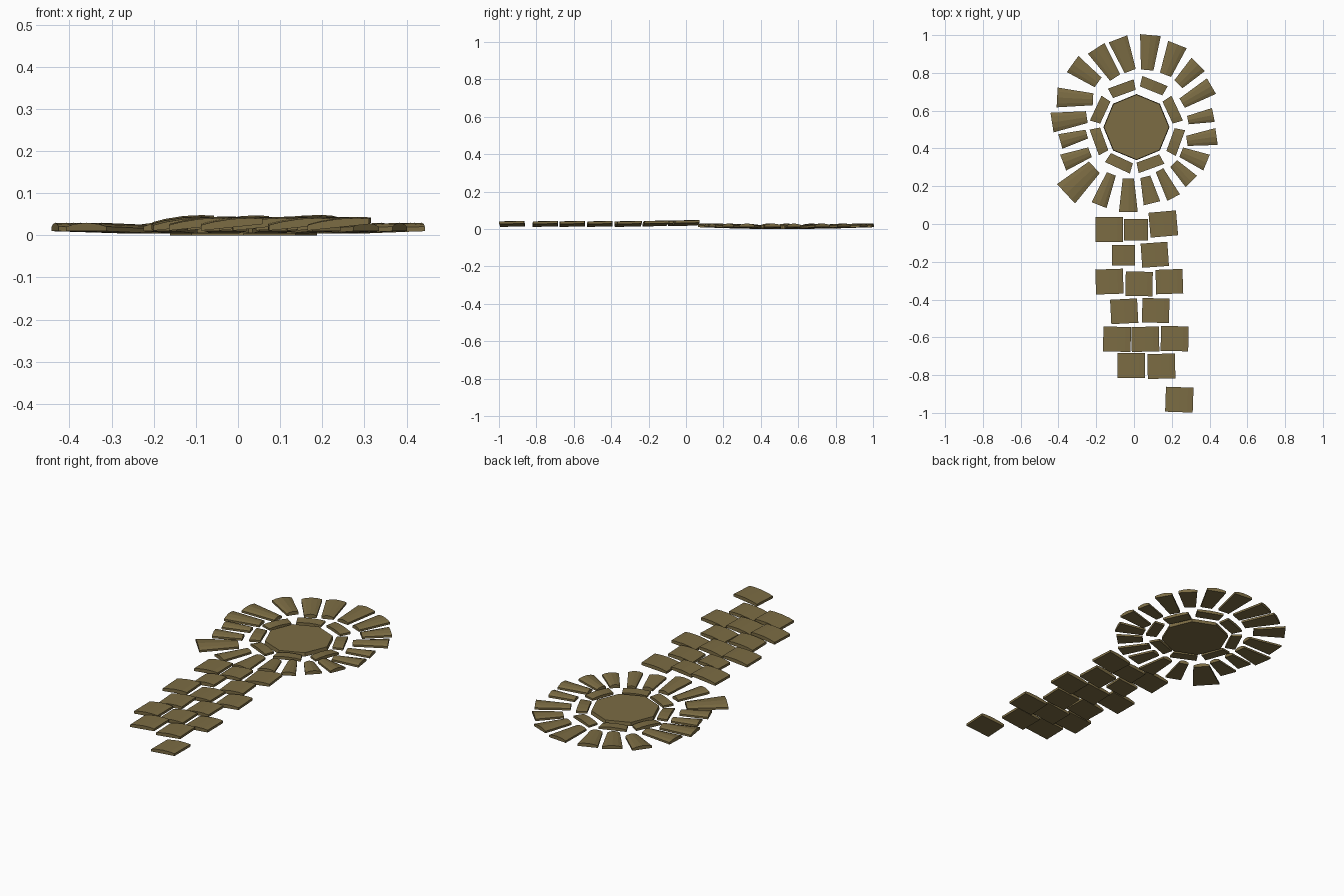
import bpy, bmesh, math
from mathutils import Vector

cube = bpy.data.objects.get("Cube")
if cube:
    bpy.data.objects.remove(cube, do_unlink=True)

stone_colour = bpy.data.materials.new("olive_brown_stone")
colour = (0.2, 0.15, 0.057, 1)
stone_colour.diffuse_color = colour
stone_colour.use_nodes = True
stone_colour.node_tree.nodes["Principled BSDF"].inputs["Base Color"].default_value = colour


def finish(name, bm):
    """Turn a bmesh into a flat-shaded stone object."""
    bmesh.ops.recalc_face_normals(bm, faces=bm.faces)
    mesh = bpy.data.meshes.new(name)
    bm.to_mesh(mesh)
    bm.free()
    mesh.materials.append(stone_colour)
    obj = bpy.data.objects.new(name, mesh)
    bpy.context.collection.objects.link(obj)
    return obj


def crowned_stone(name, start, end, start_width, end_width,
                  start_z, end_z, edge=0.011, crown=0.009, roll=0.0):
    """Slab from start to end whose top is arched across its width."""
    start, end = Vector(start), Vector(end)
    along = (end - start).normalized()
    across = Vector((along.y, -along.x))
    steps = [-1, -0.6, 0, 0.6, 1]
    bm = bmesh.new()
    rings = []
    for centre, width, z in ((start, start_width, start_z), (end, end_width, end_z)):
        profile = [(s, edge + crown * (1 - s * s)) for s in steps]
        profile += [(1, 0), (-1, 0)]
        ring = []
        for s, height in profile:
            offset = s * width / 2
            p = centre + across * offset
            ring.append(bm.verts.new((p.x, p.y, z + height + roll * offset)))
        rings.append(ring)
    a, b = rings
    count = len(a)
    for i in range(count):
        j = (i + 1) % count
        bm.faces.new((a[i], a[j], b[j], b[i]))
    bm.faces.new(a)
    bm.faces.new(b)
    return finish(name, bm)


# Octagonal slab at the middle of the circle
middle = Vector((0.013, 0.513))
bm = bmesh.new()
bmesh.ops.create_cone(bm, cap_ends=True, segments=8, radius1=0.175, radius2=0.172, depth=0.02)
bmesh.ops.translate(bm, verts=bm.verts, vec=(middle.x, middle.y, 0.01))
finish("centre_slab", bm)

# Short bricks around the slab: direction in degrees, distance
bricks = [(25, 0.21), (68, 0.235), (110, 0.215), (155, 0.21),
          (200, 0.21), (245, 0.21), (290, 0.205), (340, 0.22)]
for i, (angle, distance) in enumerate(bricks):
    turn = math.radians(angle)
    out = Vector((math.cos(turn), math.sin(turn)))
    crowned_stone(f"inner_brick_{i + 1}", middle + out * (distance - 0.028),
                  middle + out * (distance + 0.028), 0.128, 0.145,
                  0.004, 0.006, 0.011, 0.006)

# Tapered outer stones in hundredths: inner end, outer end, outer width
outer_stones = [
    (7, 81.5, 8.7, 100, 11), (16.7, 79, 23, 95, 10.5), (23.5, 74, 34, 84.5, 10),
    (25.5, 64, 41, 73, 9.5), (28.5, 55, 42, 57.7, 7.5), (28, 44, 43.7, 46.3, 9),
    (25, 38, 38.4, 32.5, 9), (21, 32, 30.4, 22.5, 8.5), (13.5, 28.5, 21, 14, 7.5),
    (6, 25, 9.5, 11, 9), (-3, 24, -3, 6.3, 10), (-12, 26.5, -18.5, 10, 8.5),
    (-21, 30, -36, 16, 14), (-23.3, 38, -37.5, 32.5, 9), (-25, 47.6, -39, 43.7, 8),
    (-25, 56.6, -43.4, 53.7, 10.5), (-21.7, 66, -40.7, 67, 10.5),
    (-19, 75, -32.5, 84.7, 10.5), (-10, 77.5, -20, 93, 10.5), (-2, 81, -8.5, 98, 10.5)]
for i, values in enumerate(outer_stones):
    xi, yi, xo, yo, width = [v / 100 for v in values]
    crowned_stone(f"outer_stone_{i + 1}", (xi, yi), (xo, yo),
                  width * 0.6, width, 0.004, 0.01)

# Path slabs, each tipped up towards +x: centre, turn in degrees, size factor
path = [(-0.13, -0.03, 0, 1), (0.01, -0.03, 0, 0.87), (0.155, 0, 5, 1),
        (-0.055, -0.165, 0, 0.83), (0.11, -0.163, 4, 0.97),
        (-0.13, -0.305, 2, 1), (0.027, -0.317, -1, 0.98), (0.187, -0.305, 2, 0.98),
        (-0.052, -0.462, 3, 0.98), (0.115, -0.458, -1, 0.98),
        (-0.09, -0.61, -1, 1), (0.06, -0.61, 1, 1), (0.215, -0.607, -1, 1),
        (-0.015, -0.75, 0, 1), (0.145, -0.753, 1, 1), (0.24, -0.93, -2, 1)]
for i, (x, y, degrees, size) in enumerate(path):
    turn = math.radians(degrees)
    half = Vector((-math.sin(turn), math.cos(turn))) * 0.066 * size
    centre = Vector((x, y))
    lift = 0.019 + max(0, y + 0.3) * 0.015
    crowned_stone(f"path_slab_{i + 1}", centre - half, centre + half,
                  0.146 * size, 0.146 * size, lift, lift + 0.003,
                  0.013, 0.007, 0.105)
